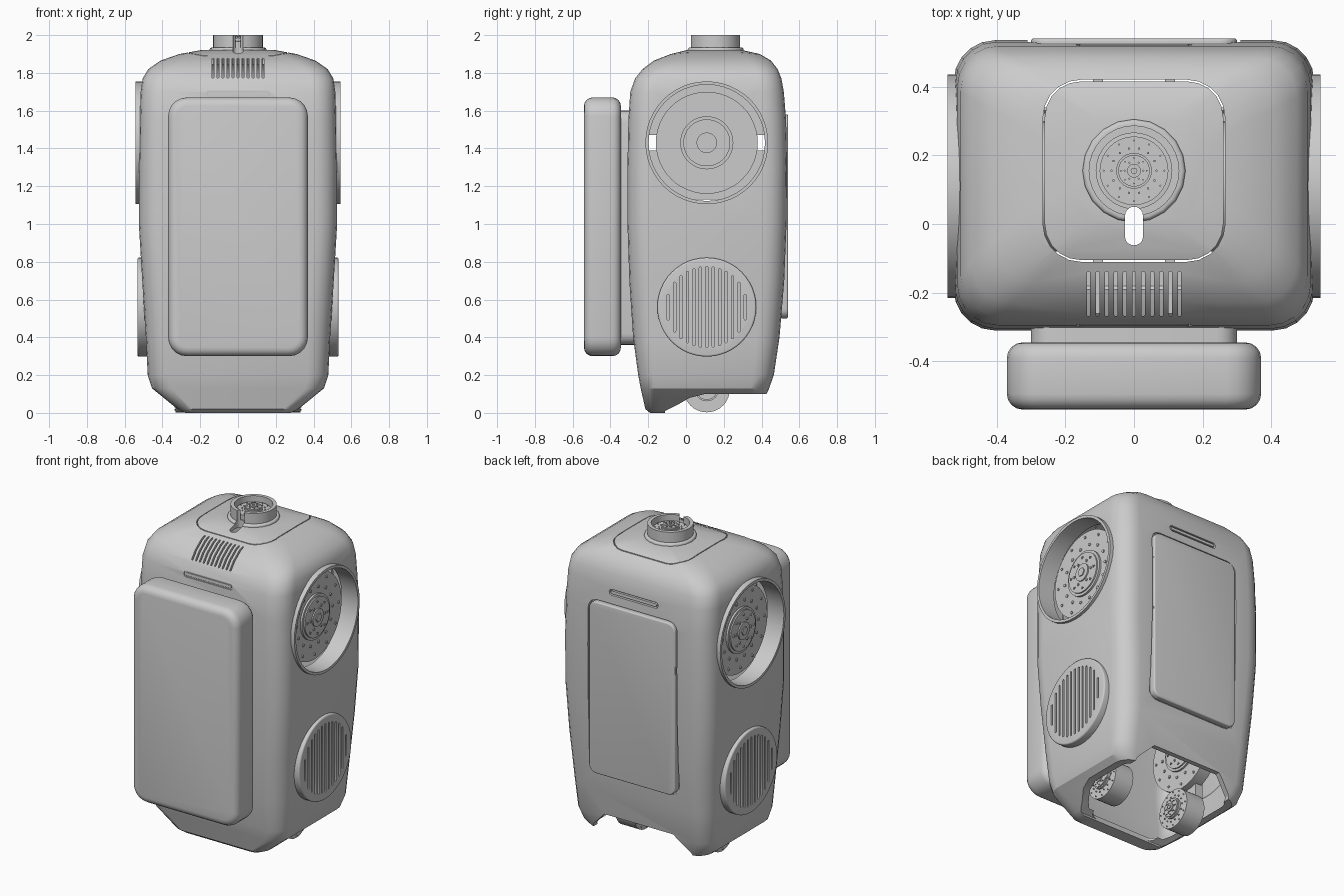
import bpy, bmesh
from math import sin, cos, pi, radians

cube = bpy.data.objects.get("Cube")
if cube:
    bpy.data.objects.remove(cube)

grey = bpy.data.materials.new("plain_grey")
grey.use_nodes = True
GREY = (0.6, 0.6, 0.6, 1)
grey.diffuse_color = GREY
grey.node_tree.nodes["Principled BSDF"].inputs["Base Color"].default_value = GREY


def place(axis, u, v, h):
    """Map profile plane (u, v) and height h along an axis into space."""
    return {"x": (h, u, v), "y": (u, h, v), "z": (u, v, h)}[axis]


def finish(name, bm, bevel=0):
    bmesh.ops.remove_doubles(bm, verts=bm.verts, dist=1e-5)
    bmesh.ops.recalc_face_normals(bm, faces=bm.faces)
    me = bpy.data.meshes.new(name)
    bm.to_mesh(me)
    bm.free()
    ob = bpy.data.objects.new(name, me)
    bpy.context.collection.objects.link(ob)
    me.materials.append(grey)
    if bevel:
        mod = ob.modifiers.new("bevel", "BEVEL")
        mod.width, mod.segments, mod.limit_method = bevel, 4, "ANGLE"
        apply(ob)
    return ob


def apply(ob):
    bpy.ops.object.select_all(action="DESELECT")
    ob.select_set(True)
    bpy.context.view_layer.objects.active = ob
    for m in list(ob.modifiers):
        bpy.ops.object.modifier_apply(modifier=m.name)


def smooth(ob, angle=30):
    apply(ob)
    bpy.ops.object.shade_smooth_by_angle(angle=radians(angle))


def cut(targets, cutter):
    for t in targets:
        m = t.modifiers.new("cut", "BOOLEAN")
        m.operation, m.solver, m.object = "DIFFERENCE", "EXACT", cutter
        apply(t)
    bpy.data.objects.remove(cutter)


def rrect(u0, u1, v0, v1, r, n=5):
    pts = []
    for k, (cu, cv) in enumerate([(u1 - r, v1 - r), (u0 + r, v1 - r), (u0 + r, v0 + r), (u1 - r, v0 + r)]):
        for i in range(n + 1):
            a = (k + i / n) * pi / 2
            pts.append((cu + r * cos(a), cv + r * sin(a)))
    return pts


def circle(u, v, r, n):
    return [(u + r * cos(2 * pi * i / n), v + r * sin(2 * pi * i / n)) for i in range(n)]


def bridge(bm, a, b):
    for i in range(len(a)):
        j = (i + 1) % len(a)
        bm.faces.new((a[i], a[j], b[j], b[i]))


def add_prism(bm, axis, pts, h0, h1):
    lo, hi = [[bm.verts.new(place(axis, u, v, h)) for u, v in pts] for h in (h0, h1)]
    bridge(bm, lo, hi)
    bm.faces.new(lo)
    bm.faces.new(hi)


def prism(name, axis, pts, h0, h1, bevel=0):
    bm = bmesh.new()
    add_prism(bm, axis, pts, h0, h1)
    return finish(name, bm, bevel)


def frame_prism(name, axis, outer, inner, h0, h1):
    bm = bmesh.new()
    rings = [[bm.verts.new(place(axis, u, v, h)) for u, v in p]
             for p, h in ((outer, h0), (outer, h1), (inner, h1), (inner, h0))]
    for i in range(4):
        bridge(bm, rings[i], rings[(i + 1) % 4])
    return finish(name, bm)


def motor(name, axis, cu, cv, face, out, r, depth, n=32):
    """Stepped round actuator with bolts; 'out' is the facing sign along the axis."""
    bm = bmesh.new()
    steps = [(1, -depth, 0), (0.52, 0, 0.012), (0.46, 0.012, 0.02), (0.2, 0.02, 0.028)]
    for k, a, b in steps:
        add_prism(bm, axis, circle(cu, cv, r * k, n), face + out * a, face + out * b)
    add_prism(bm, axis, circle(cu, cv, r * 0.1, 6), face + out * 0.028, face + out * 0.034)
    for k, count, sides, base in ((0.88, 12, 4, 0), (0.66, 14, 8, 0), (0.37, 8, 3, 0.02), (0.27, 6, 4, 0.02)):
        for u, v in circle(cu, cv, r * k, count):
            add_prism(bm, axis, circle(u, v, r * 0.035, sides), face + out * base, face + out * (base + 0.006))
    smooth(finish(name, bm))


# Shell: stacked rounded sections (z, half width, front, back, corner radius)
sections = [
    (0.0, 0.24, -0.11, 0.34, 0.05), (0.0, 0.28, -0.19, 0.38, 0.06), (0.02, 0.32, -0.215, 0.40, 0.08),
    (0.13, 0.455, -0.24, 0.44, 0.10), (0.2, 0.478, -0.253, 0.465, 0.11), (0.4, 0.488, -0.28, 0.495, 0.12),
    (0.7, 0.507, -0.30, 0.52, 0.12), (1.0, 0.525, -0.31, 0.532, 0.12), (1.3, 0.525, -0.31, 0.535, 0.12),
    (1.55, 0.52, -0.305, 0.53, 0.12), (1.7, 0.515, -0.295, 0.518, 0.12), (1.77, 0.505, -0.27, 0.505, 0.12),
    (1.82, 0.475, -0.23, 0.485, 0.12), (1.865, 0.41, -0.17, 0.45, 0.12), (1.9, 0.31, -0.08, 0.39, 0.11),
    (1.92, 0.2, 0.0, 0.3, 0.1)]
bm = bmesh.new()
rings = [[bm.verts.new((x, y, z)) for x, y in rrect(-w, w, f, b, r)] for z, w, f, b, r in sections]
for a, b in zip(rings, rings[1:]):
    bridge(bm, a, b)
bm.faces.new(rings[-1])
shell = finish("body_shell", bm)
mod = shell.modifiers.new("wall", "SOLIDIFY")
mod.thickness, mod.offset = 0.03, -1
apply(shell)

# Underside cutaway and rear arch
cut([shell], prism("cutter", "x", [(-0.12, -0.1), (-0.11, 0.01), (-0.05, 0.04), (0.02, 0.08),
                                   (0.1, 0.1), (0.7, 0.1), (0.7, -0.1)], -1, 1))
cut([shell], prism("cutter", "y", [(-0.37, 0), (-0.34, 0.12), (-0.24, 0.22), (0.24, 0.22),
                                   (0.34, 0.12), (0.37, 0)], 0.3, 0.7))

# Shoulder openings
SY, SZ, GZ = 0.11, 1.43, 0.56
for s in (-1, 1):
    cut([shell], prism("cutter", "x", circle(SY, SZ, 0.31, 40), s * 0.4, s * 0.7))

# Lid seam, neck mount and the cable slot
cut([shell], frame_prism("cutter", "z", rrect(-0.265, 0.265, -0.11, 0.42, 0.11),
                         rrect(-0.26, 0.26, -0.105, 0.415, 0.105), 1.7, 2.1))
NY = 0.155
neck_base = prism("neck_base", "z", circle(0, NY, 0.15, 20), 1.89, 1.935, 0.012)
neck_ring = frame_prism("neck_ring", "z", circle(0, NY, 0.132, 32), circle(0, NY, 0.11, 32), 1.92, 2.0)
cut([shell, neck_base, neck_ring], prism("cutter", "z", rrect(-0.026, 0.026, -0.062, 0.05, 0.025), 1.8, 2.1))
motor("neck_motor", "z", 0, NY, 1.966, 1, 0.1, 0.06)

# Front vents, front and rear pill slots
bm = bmesh.new()
for i in range(11):
    x = (i - 5) * 0.0265
    add_prism(bm, "z", rrect(x - 0.005, x + 0.005, -0.268, -0.138, 0.004, 2), 1.6, 2.0)
cut([shell], finish("cutter", bm))
for name, y0, y1, z in (("front", -0.315, -0.29, 1.69), ("rear", 0.505, 0.53, 1.66)):
    cut([shell], frame_prism("cutter", "y", rrect(-0.17, 0.17, z - 0.018, z + 0.018, 0.017),
                             rrect(-0.16, 0.16, z - 0.009, z + 0.009, 0.0085), y0, y1))

# Rear access panel with a seam around it
cut([shell], frame_prism("cutter", "y", rrect(-0.31, 0.31, 0.49, 1.59, 0.06),
                         rrect(-0.3, 0.3, 0.5, 1.58, 0.05), 0.5, 0.7))
smooth(prism("rear_panel", "y", rrect(-0.3, 0.3, 0.5, 1.58, 0.05), 0.5, 0.54, 0.008))

# Front pack on its mounting plate
smooth(prism("front_pack", "y", rrect(-0.37, 0.37, 0.3, 1.67, 0.1), -0.54, -0.345, 0.045))
smooth(prism("pack_mount", "y", rrect(-0.3, 0.3, 0.36, 1.6, 0.06), -0.36, -0.27))

for s, side in ((-1, "right"), (1, "left")):
    # Shoulder rim and recessed shoulder motor
    rim = frame_prism(side + "_shoulder_rim", "x", circle(SY, SZ, 0.325, 48), circle(SY, SZ, 0.308, 48),
                      s * 0.43, s * 0.543)
    smooth(rim)
    motor(side + "_shoulder_motor", "x", SY, SZ, s * 0.455, s, 0.27, 0.04, 48)
    smooth(prism(side + "_shoulder_motor_body", "x", circle(SY, SZ, 0.19, 32), s * 0.12, s * 0.42))

    # Round speaker grille with vertical slots
    grille = prism(side + "_speaker_grille", "x", circle(SY, GZ, 0.262, 48), s * 0.45, s * 0.533, 0.01)
    bm = bmesh.new()
    for i in range(-6, 7):
        y = SY + i * 0.034
        half = (0.215 ** 2 - (i * 0.034) ** 2) ** 0.5
        add_prism(bm, "x", rrect(y - 0.006, y + 0.006, GZ - half, GZ + half, 0.005, 2), s * 0.5, s * 0.6)
    cut([grille], finish("cutter", bm))
    smooth(grille)

    # Hip motors and joints inside the open base
    motor(side + "_hip_motor", "x", SY, 0.53, s * 0.26, -s, 0.25, 0.08)
    smooth(prism(side + "_hip_link", "x", rrect(0.03, 0.19, 0.1, 0.5, 0.03), s * 0.3, s * 0.35))
    motor(side + "_hip_joint", "x", SY, 0.125, s * 0.2, -s, 0.122, 0.08)
    motor(side + "_hip_joint_outer", "x", SY, 0.125, s * 0.33, s, 0.122, 0.06)

    # Inner frame plates
    a, b = sorted((s * 0.09, s * 0.12))
    for part, y0, y1, z0, z1 in (("upper", -0.27, 0.49, 1.47, 1.75), ("middle", -0.15, 0.37, 1.38, 1.48),
                                 ("lower", -0.27, 0.5, 1.13, 1.39)):
        prism(side + "_frame_" + part, "x", rrect(y0, y1, z0, z1, 0.01, 1), a, b)

for ob in (shell, neck_base, neck_ring):
    smooth(ob)
